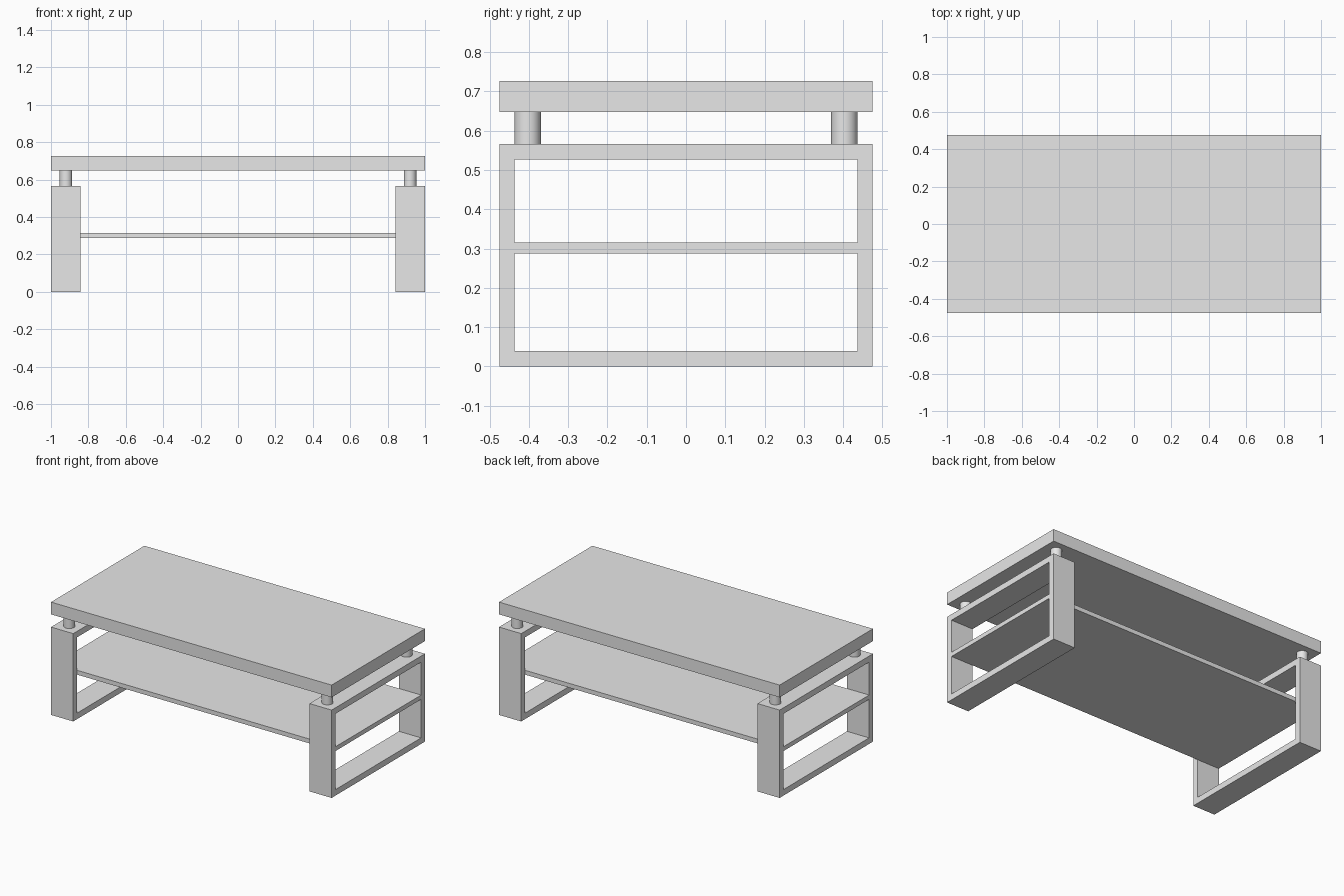
import bpy
import bmesh
from mathutils import Vector

cube = bpy.data.objects.get("Cube")
if cube:
    bpy.data.objects.remove(cube, do_unlink=True)

# Overall measurements
HALF_X, HALF_Y = 1.0, 0.475
FRAME_TOP, BOARD, FRAME_WIDTH = 0.566, 0.039, 0.158
INNER_Y = HALF_Y - BOARD
TOP_LOW, TOP_HIGH = 0.648, 0.727

grey = bpy.data.materials.new("plain grey")
grey.use_nodes = True
grey.diffuse_color = (0.8, 0.8, 0.8, 1)
grey.node_tree.nodes["Principled BSDF"].inputs["Base Color"].default_value = (0.8, 0.8, 0.8, 1)


def finish(name, bm):
    bmesh.ops.recalc_face_normals(bm, faces=bm.faces)
    mesh = bpy.data.meshes.new(name)
    bm.to_mesh(mesh)
    bm.free()
    mesh.materials.append(grey)
    obj = bpy.data.objects.new(name, mesh)
    bpy.context.collection.objects.link(obj)
    return obj


def slab(name, half_x, half_y, low, high):
    bm = bmesh.new()
    bmesh.ops.create_cube(bm, size=1)
    bmesh.ops.scale(bm, vec=(2 * half_x, 2 * half_y, high - low), verts=bm.verts)
    bmesh.ops.translate(bm, vec=(0, 0, (low + high) / 2), verts=bm.verts)
    return finish(name, bm)


def end_frame(name, start_x):
    # Rectangular ring in the side plane, extruded to the board width
    bm = bmesh.new()

    def ring(inset):
        y, low, high = HALF_Y - inset, inset, FRAME_TOP - inset
        corners = ((-y, low), (y, low), (y, high), (-y, high))
        return [bm.verts.new((start_x, a, b)) for a, b in corners]

    outer, inner = ring(0), ring(BOARD)
    faces = []
    for i in range(4):
        j = (i + 1) % 4
        faces.append(bm.faces.new((outer[i], outer[j], inner[j], inner[i])))
    result = bmesh.ops.extrude_face_region(bm, geom=faces, use_keep_orig=True)
    moved = [v for v in result["geom"] if isinstance(v, bmesh.types.BMVert)]
    bmesh.ops.translate(bm, vec=Vector((FRAME_WIDTH, 0, 0)), verts=moved)
    return finish(name, bm)


def spacer(name, x, y):
    bpy.ops.mesh.primitive_cylinder_add(
        vertices=32, radius=0.0335, depth=TOP_LOW - FRAME_TOP,
        location=(x, y, (TOP_LOW + FRAME_TOP) / 2))
    obj = bpy.context.object
    obj.name = name
    obj.data.materials.append(grey)
    bpy.ops.object.shade_smooth_by_angle()


# Table top and the shelf running through both end frames
slab("table_top", HALF_X, HALF_Y, TOP_LOW, TOP_HIGH)
slab("shelf", HALF_X, INNER_Y, 0.287, 0.315)

# Open end frames
end_frame("left_end_frame", HALF_X - FRAME_WIDTH)
end_frame("right_end_frame", -HALF_X)

# Round spacers lifting the top off the frames
for side, sx in (("left", 1), ("right", -1)):
    for place, sy in (("front", -1), ("back", 1)):
        spacer(f"{place}_{side}_spacer", sx * 0.92, sy * 0.403)
